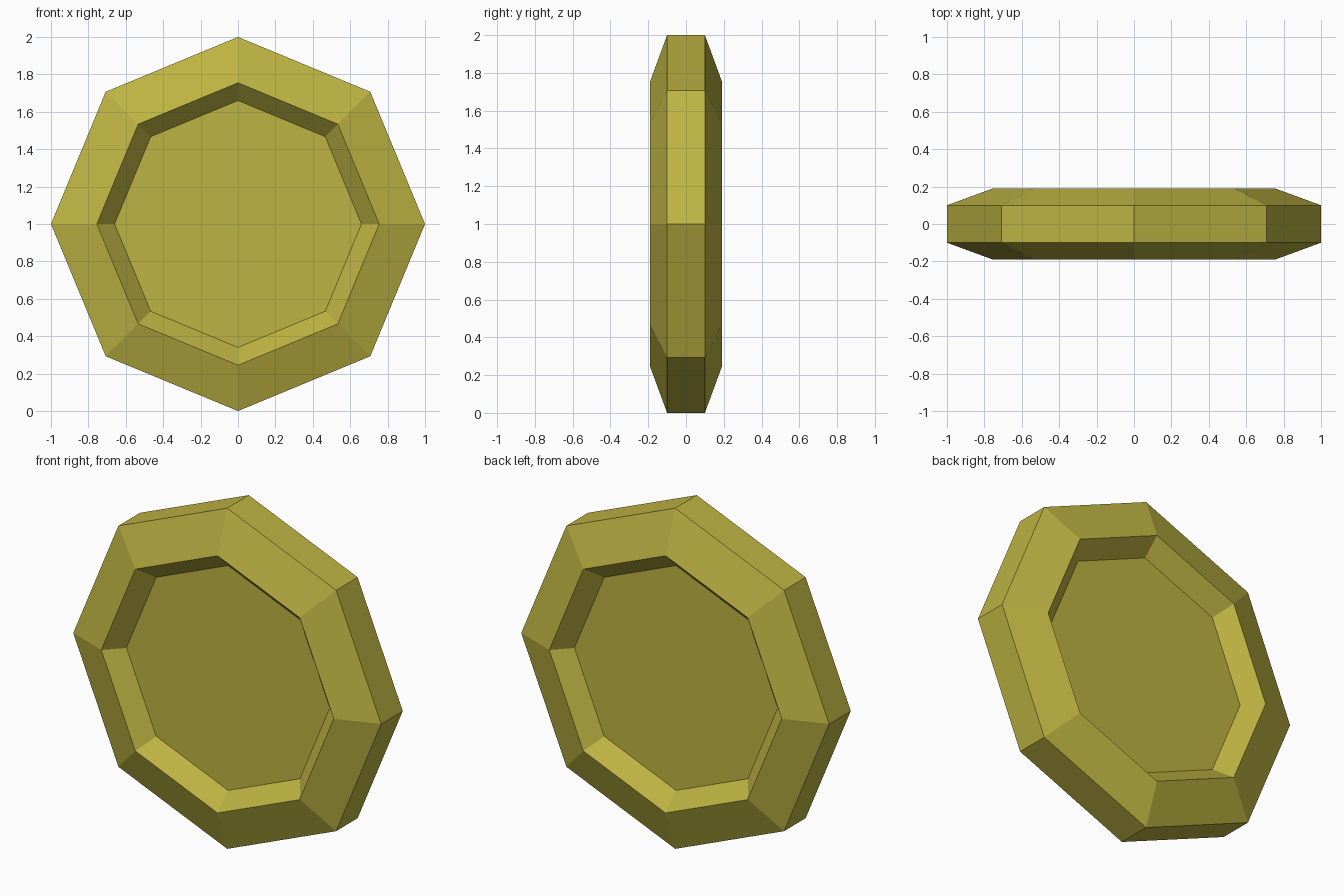
import bpy, bmesh, math

if "Cube" in bpy.data.objects:
    bpy.data.objects.remove(bpy.data.objects["Cube"])

SIDES = 8
# Profile (radius, y) from front recess, over the rims, to back recess
HALF = [(0.66, -0.092), (0.755, -0.19), (1.0, -0.10)]
PROFILE = HALF + [(r, -y) for r, y in reversed(HALF)]

gold = bpy.data.materials.new("mustard gold")
gold.diffuse_color = (0.515, 0.456, 0.0545, 1.0)
gold.use_nodes = True
gold.node_tree.nodes["Principled BSDF"].inputs["Base Color"].default_value = gold.diffuse_color

bm = bmesh.new()
rings = []
for r, y in PROFILE:
    rings.append([bm.verts.new((r * math.cos(2 * math.pi * i / SIDES), y,
                                1 + r * math.sin(2 * math.pi * i / SIDES)))
                  for i in range(SIDES)])

# Bevels, rims and outer edge
for a, b in zip(rings, rings[1:]):
    for i in range(SIDES):
        j = (i + 1) % SIDES
        bm.faces.new((a[i], a[j], b[j], b[i]))

# Flat recessed discs on both sides
bm.faces.new(rings[0])
bm.faces.new(rings[-1])
bmesh.ops.recalc_face_normals(bm, faces=bm.faces[:])

mesh = bpy.data.meshes.new("coin")
bm.to_mesh(mesh)
bm.free()
mesh.materials.append(gold)
coin = bpy.data.objects.new("coin", mesh)
bpy.context.collection.objects.link(coin)
